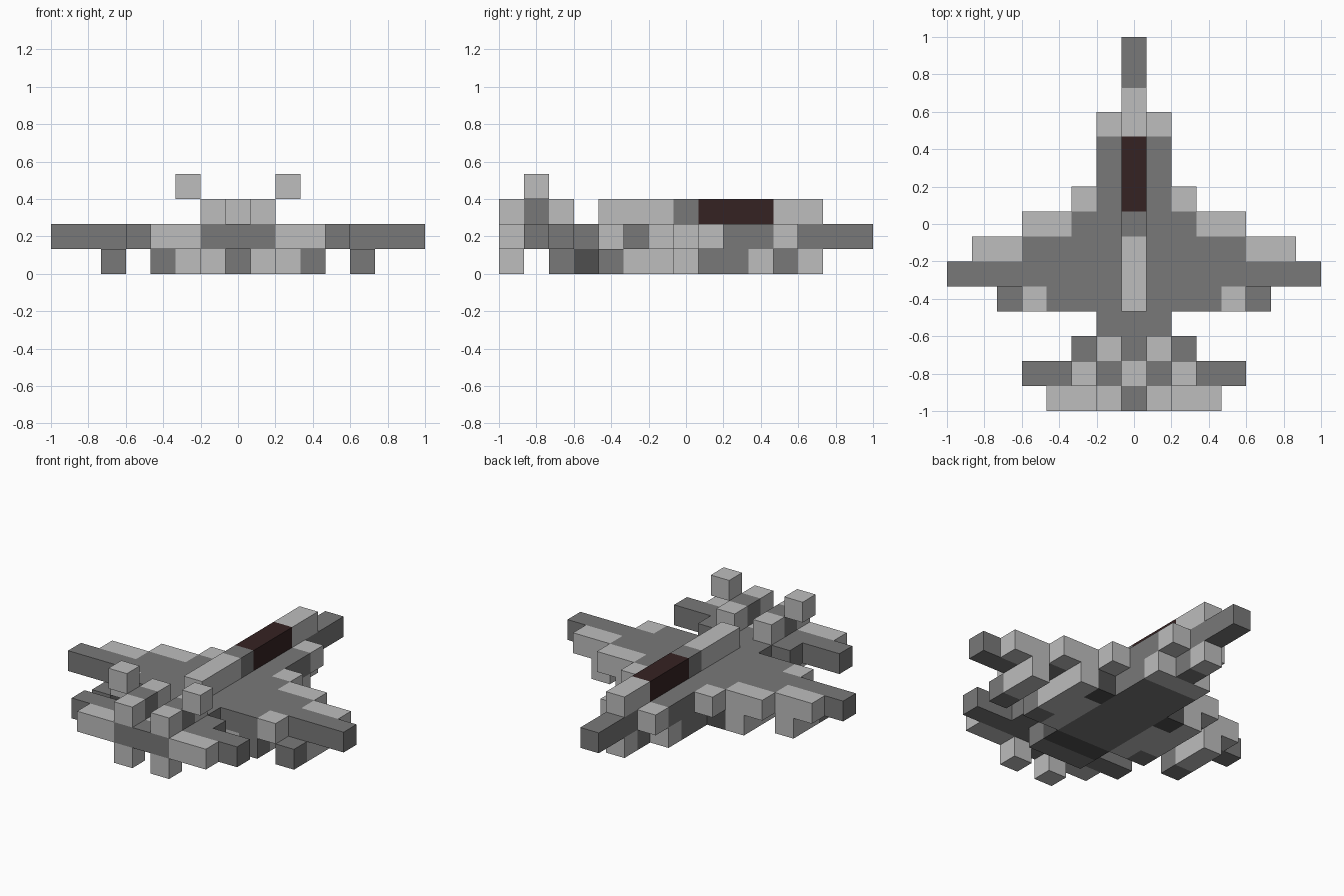
import bpy
import bmesh

cube = bpy.data.objects.get("Cube")
if cube:
    bpy.data.objects.remove(cube, do_unlink=True)

CELL = 2 / 15  # edge of one block; fifteen blocks span the model


def material(name, r, g, b):
    m = bpy.data.materials.new(name)
    m.use_nodes = True
    m.diffuse_color = (r, g, b, 1)
    m.node_tree.nodes["Principled BSDF"].inputs["Base Color"].default_value = (r, g, b, 1)
    return m


LIGHT = material("light grey", 0.51, 0.51, 0.51)
DARK = material("mid grey", 0.19, 0.19, 0.19)
DEEP = material("dark grey", 0.078, 0.078, 0.078)
GLASS = material("canopy brown", 0.036, 0.016, 0.016)


def block(name, mat, xs, ys, level):
    """Box over inclusive block ranges; parts off the centre line are mirrored."""
    lo = [(xs[0] - 0.5) * CELL, (ys[0] - 0.5) * CELL, level * CELL]
    hi = [(xs[1] + 0.5) * CELL, (ys[1] + 0.5) * CELL, (level + 1) * CELL]
    bm = bmesh.new()
    bmesh.ops.create_cube(bm, size=1)
    for v in bm.verts:
        for i in range(3):
            v.co[i] = hi[i] if v.co[i] > 0 else lo[i]
    mesh = bpy.data.meshes.new(name)
    bm.to_mesh(mesh)
    bm.free()
    mesh.materials.append(mat)
    ob = bpy.data.objects.new(name, mesh)
    bpy.context.collection.objects.link(ob)
    if xs[0] > 0:
        mirror = ob.modifiers.new("Mirror", "MIRROR")
        mirror.use_mirror_merge = False


MID = (0, 0)
BODY = (-1, 1)

# Fuselage and nose
block("nose_boom", DARK, MID, (4, 7), 1)
block("forward_body", DARK, BODY, (0, 3), 1)
block("nose_cheek", LIGHT, (1, 1), (4, 4), 1)
block("rear_body", DARK, BODY, (-4, -1), 1)

# Spine and cockpit
block("nose_deck", LIGHT, MID, (4, 5), 2)
block("canopy", GLASS, MID, (1, 3), 2)
block("canopy_back", DARK, MID, (0, 0), 2)
block("spine", LIGHT, MID, (-3, -1), 2)

# Belly
block("chin", LIGHT, MID, (5, 5), 0)
block("chin_back", DARK, MID, (4, 4), 0)
block("belly_front", LIGHT, BODY, (3, 3), 0)
block("belly", DARK, BODY, (-3, 2), 0)
block("belly_band", DEEP, BODY, (-4, -4), 0)
block("belly_rear", DARK, BODY, (-5, -5), 0)

# Intakes below the wing roots
block("intake_mouth", DEEP, (2, 2), (0, 0), 0)
block("intake_duct", LIGHT, (2, 2), (-3, -1), 0)
block("intake_side", LIGHT, (3, 3), (-2, 0), 0)
block("intake_rear", DARK, (3, 3), (-3, -3), 0)

# Stepped wings with light leading edges
block("wing_root", DARK, (2, 2), (0, 0), 1)
block("wing_front", DARK, (2, 4), (-1, -1), 1)
block("wing_main", DARK, (2, 7), (-2, -2), 1)
block("wing_rear", DARK, (2, 3), (-3, -3), 1)
block("flap", LIGHT, (4, 4), (-3, -3), 1)
block("root_edge", LIGHT, (2, 2), (1, 1), 1)
block("inner_edge", LIGHT, (3, 4), (0, 0), 1)
block("outer_edge", LIGHT, (5, 6), (-1, -1), 1)

# Missiles under the wings
block("missile", LIGHT, (5, 5), (-2, -1), 0)
block("missile_tail", DARK, (5, 5), (-3, -3), 0)

# Tail deck and tailplanes
block("tail_front", DARK, (-2, 2), (-5, -5), 1)
block("tail_centre", LIGHT, MID, (-6, -6), 1)
block("tailplane", DARK, (1, 4), (-6, -6), 1)
block("tail_end", DARK, BODY, (-7, -7), 1)
block("tailplane_edge", LIGHT, (2, 3), (-7, -7), 1)

# Canted fins and ventral fins
block("fin_front", LIGHT, (1, 1), (-5, -5), 2)
block("fin_middle", DARK, (1, 1), (-6, -6), 2)
block("fin_rear", LIGHT, (1, 1), (-7, -7), 2)
block("fin_tip", LIGHT, (2, 2), (-6, -6), 3)
block("ventral_fin", LIGHT, (1, 1), (-7, -7), 0)
